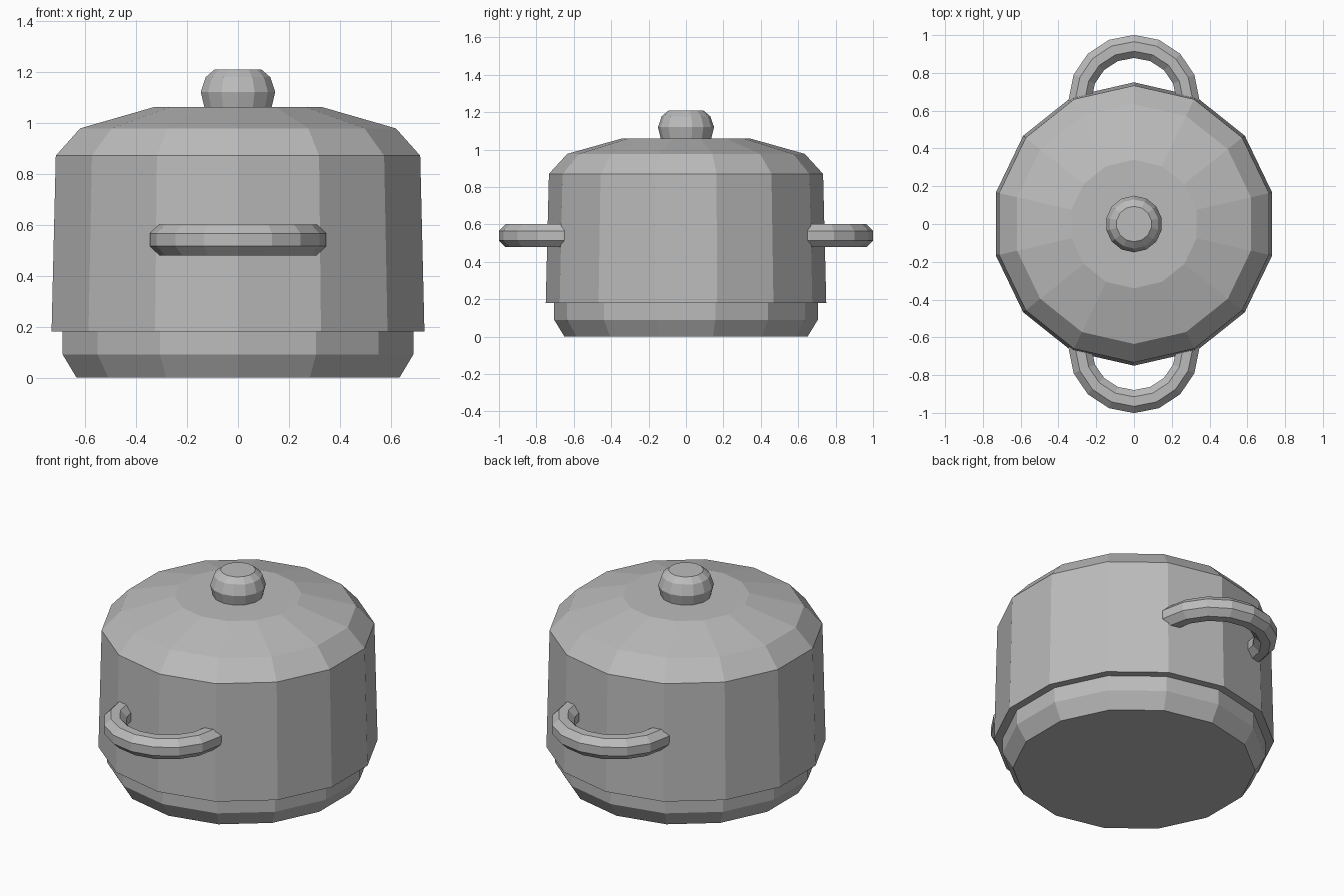
import bpy, bmesh
from math import sin, cos, pi, radians

cube = bpy.data.objects.get("Cube")
if cube:
    bpy.data.objects.remove(cube, do_unlink=True)

steel = bpy.data.materials.new("brushed grey")
steel.use_nodes = True
grey = (0.5, 0.5, 0.5, 1)
steel.diffuse_color = grey
steel.node_tree.nodes["Principled BSDF"].inputs["Base Color"].default_value = grey

SIDES = 14


def finish(name, bm):
    bmesh.ops.recalc_face_normals(bm, faces=bm.faces)
    mesh = bpy.data.meshes.new(name)
    bm.to_mesh(mesh)
    bm.free()
    mesh.materials.append(steel)
    obj = bpy.data.objects.new(name, mesh)
    bpy.context.collection.objects.link(obj)
    return obj


def skin(bm, rings, cap_start, cap_end):
    """Join successive closed rings of points with quads."""
    loops = [[bm.verts.new(p) for p in ring] for ring in rings]
    for a, b in zip(loops, loops[1:]):
        n = len(a)
        for i in range(n):
            j = (i + 1) % n
            bm.faces.new((a[i], a[j], b[j], b[i]))
    if cap_start:
        bm.faces.new(loops[0])
    if cap_end:
        bm.faces.new(loops[-1])


def lathe(name, profile, cap_start=False, cap_end=False):
    """Spin (radius, height) points, with a corner facing the front."""
    angles = [2 * pi * i / SIDES for i in range(SIDES)]
    bm = bmesh.new()
    rings = [[(r * sin(a), r * cos(a), z) for a in angles] for r, z in profile]
    skin(bm, rings, cap_start, cap_end)
    return finish(name, bm)


def handle(name, side):
    """Octagonal bar bent into a half ring, with ends sunk into the wall."""
    path = [(0.28, 0.60, 0)]
    for k in range(9):
        t = pi * k / 8
        path.append((0.285 * cos(t), 0.66 + 0.28 * sin(t), t))
    path.append((-0.28, 0.60, pi))
    rings = []
    for x, y, t in path:
        ring = []
        for k in range(8):
            a = radians(22.5 + 45 * k)
            out, up = 0.066 * cos(a), 0.066 * sin(a)
            ring.append((x + out * cos(t), side * (y + out * sin(t)), 0.54 + up))
        rings.append(ring)
    bm = bmesh.new()
    skin(bm, rings, True, True)
    return finish(name, bm)


# Chamfered base, recessed under the body
lathe("pot_base", [(0.65, 0), (0.705, 0.09), (0.705, 0.18)], cap_start=True)
# Slightly tapering wall with its lower step
lathe("pot_body", [(0.705, 0.18), (0.75, 0.18), (0.733, 0.87)])
# Sloped lid and its flat centre
lathe("lid", [(0.733, 0.87), (0.635, 0.977), (0.34, 1.06)], cap_end=True)
# Rounded knob
lathe("lid_knob", [(0.135, 1.06), (0.15, 1.12), (0.13, 1.178), (0.094, 1.208)],
      cap_end=True)
# Side loops, front and back
handle("front_handle", -1)
handle("back_handle", 1)
